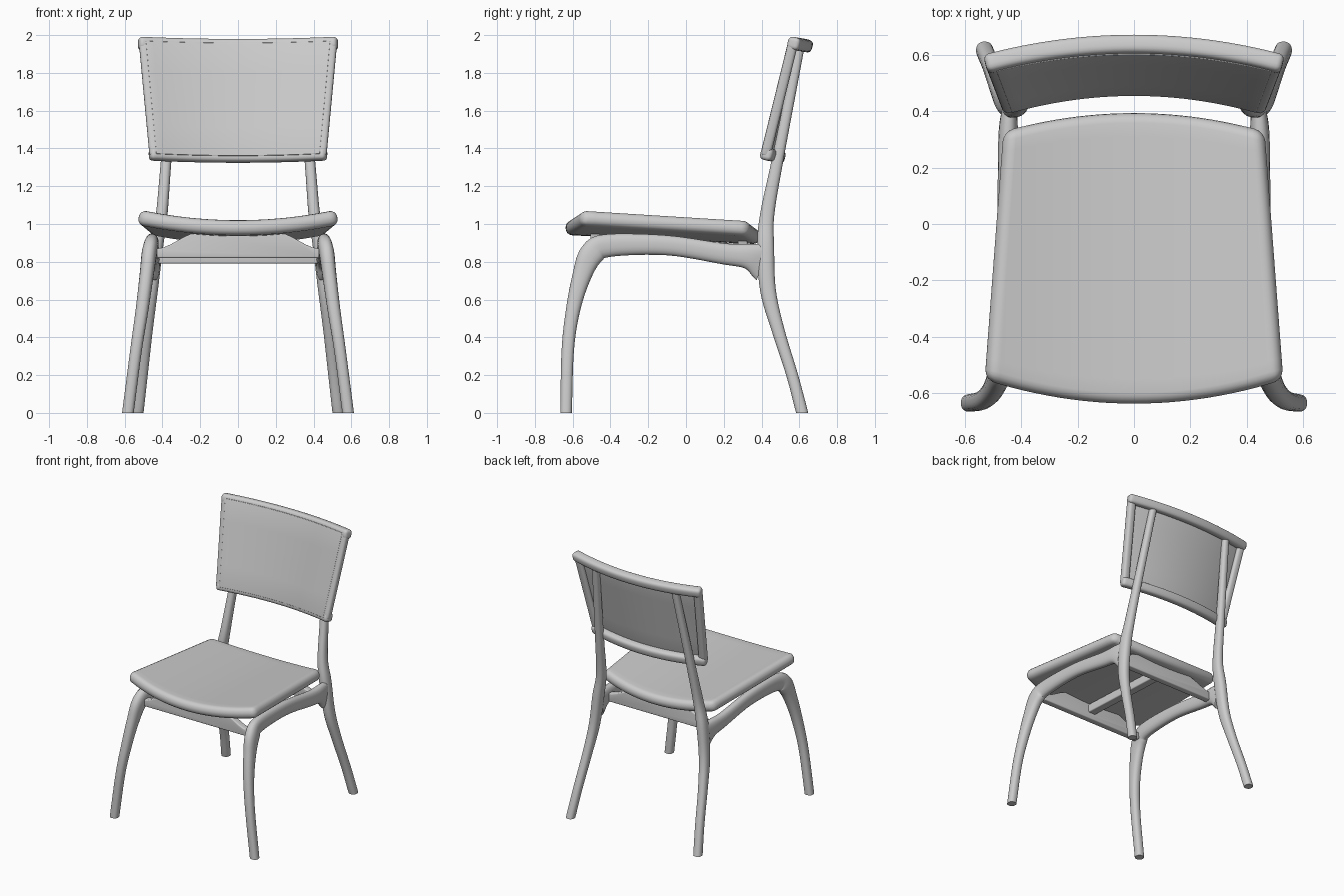
import bpy, bmesh, math
from mathutils import Vector

cube = bpy.data.objects.get("Cube")
if cube:
    bpy.data.objects.remove(cube, do_unlink=True)

grey = bpy.data.materials.new("light_grey")
grey.use_nodes = True
COLOUR = (0.6, 0.6, 0.6, 1)
grey.diffuse_color = COLOUR
grey.node_tree.nodes["Principled BSDF"].inputs["Base Color"].default_value = COLOUR


def finish(name, bm, bevel=0, limit=60, thickness=0, mirror=False):
    """Turn a bmesh into a smooth, bevelled, grey object."""
    bmesh.ops.recalc_face_normals(bm, faces=bm.faces)
    mesh = bpy.data.meshes.new(name)
    bm.to_mesh(mesh)
    bm.free()
    mesh.materials.append(grey)
    ob = bpy.data.objects.new(name, mesh)
    bpy.context.collection.objects.link(ob)
    bpy.ops.object.select_all(action="DESELECT")
    ob.select_set(True)
    bpy.context.view_layer.objects.active = ob
    if thickness:
        mod = ob.modifiers.new("thickness", "SOLIDIFY")
        mod.thickness = thickness
        mod.offset = -1
    if bevel:
        mod = ob.modifiers.new("round_edges", "BEVEL")
        mod.width, mod.segments = bevel, 4
        mod.limit_method, mod.angle_limit = "ANGLE", math.radians(limit)
    if mirror:
        ob.modifiers.new("mirror", "MIRROR").use_mirror_merge = False
    for mod in list(ob.modifiers):
        bpy.ops.object.modifier_apply(modifier=mod.name)
    bpy.ops.object.shade_smooth_by_angle(angle=math.radians(40))
    return ob


def spline(points, steps):
    """Smooth path through points that carry position and section size."""
    pts = [Vector(p) for p in points]
    pts = [2 * pts[0] - pts[1]] + pts + [2 * pts[-1] - pts[-2]]
    path = []
    for a, b, c, d in zip(pts, pts[1:], pts[2:], pts[3:]):
        for k in range(steps):
            t = k / steps
            path.append(b + (c - a) * t / 2 + (2 * a - 5 * b + 4 * c - d) * t * t / 2
                        + (3 * b - a - 3 * c + d) * t ** 3 / 2)
    return path + [pts[-2]]


def loft(name, points, axis=(1, 0, 0), power=2.4, steps=6, sides=20, **options):
    """Sweep a rounded section; each point is x, y, z, half width, half depth."""
    path = spline(points, steps)
    bm = bmesh.new()
    rings = []
    for i, p in enumerate(path):
        tangent = path[min(i + 1, len(path) - 1)].xyz - path[max(i - 1, 0)].xyz
        if p.z < 0.001:
            tangent = Vector((0, 0, 1))
        tangent.normalize()
        side = Vector(axis)
        side = (side - tangent * side.dot(tangent)).normalized()
        other = tangent.cross(side)
        ring = []
        for k in range(sides):
            a = math.tau * (k + 0.5) / sides
            c, s = math.cos(a), math.sin(a)
            u = math.copysign(abs(c) ** (2 / power), c) * p[3]
            v = math.copysign(abs(s) ** (2 / power), s) * p[4]
            ring.append(bm.verts.new(p.xyz + side * u + other * v))
        rings.append(ring)
    for r, q in zip(rings, rings[1:]):
        for k in range(sides):
            n = (k + 1) % sides
            bm.faces.new((r[k], r[n], q[n], q[k]))
    bm.faces.new(rings[0])
    bm.faces.new(rings[-1])
    return finish(name, bm, **options)


def sheet(name, place, cols, rows, **options):
    """Curved sheet from place(u, v), with u in -1..1 and v in 0..1."""
    bm = bmesh.new()
    grid = [[bm.verts.new(place(2 * i / cols - 1, j / rows)) for i in range(cols + 1)]
            for j in range(rows + 1)]
    for a, b in zip(grid, grid[1:]):
        for i in range(cols):
            bm.faces.new((a[i], a[i + 1], b[i + 1], b[i]))
    return finish(name, bm, **options)


def apron(name, y, bottom, end_top, mid_top, half=0.43, depth=0.05):
    """Cross rail whose upper edge sweeps up towards the middle."""
    bm = bmesh.new()
    outline = [(-half, bottom), (half, bottom)]
    for k in range(25):
        x = half * (1 - k / 12)
        t = min(1, max(0, (half - abs(x)) / 0.22))
        outline.append((x, end_top + (mid_top - end_top) * t * t * (3 - 2 * t)))
    face = bm.faces.new([bm.verts.new((x, y - depth / 2, z)) for x, z in outline])
    moved = bmesh.ops.extrude_face_region(bm, geom=[face])["geom"]
    bmesh.ops.translate(bm, vec=(0, depth, 0),
                        verts=[g for g in moved if isinstance(g, bmesh.types.BMVert)])
    return finish(name, bm, bevel=0.008)


# Front legs, each sweeping into a side rail
loft("front_legs_and_side_rails", [
    (0.583, -0.635, 0, 0.031, 0.031),
    (0.540, -0.626, 0.33, 0.031, 0.033),
    (0.508, -0.598, 0.545, 0.034, 0.038),
    (0.485, -0.553, 0.72, 0.037, 0.05),
    (0.470, -0.500, 0.84, 0.040, 0.065),
    (0.457, -0.410, 0.886, 0.037, 0.061),
    (0.454, -0.100, 0.887, 0.033, 0.053),
    (0.450, 0.200, 0.842, 0.033, 0.056),
    (0.446, 0.330, 0.828, 0.034, 0.068),
    (0.440, 0.410, 0.800, 0.026, 0.105)], mirror=True)

# Back legs running up into the backrest posts
loft("back_legs_and_posts", [
    (0.530, 0.615, 0, 0.030, 0.032),
    (0.508, 0.562, 0.20, 0.030, 0.031),
    (0.482, 0.487, 0.44, 0.031, 0.034),
    (0.458, 0.434, 0.65, 0.034, 0.042),
    (0.432, 0.422, 0.88, 0.036, 0.045),
    (0.404, 0.430, 1.05, 0.031, 0.038),
    (0.380, 0.485, 1.34, 0.028, 0.031),
    (0.328, 0.605, 1.95, 0.025, 0.025)], mirror=True)

# Aprons and the bar under the seat
apron("front_apron", -0.48, 0.82, 0.87, 0.955)
apron("back_apron", 0.30, 0.79, 0.85, 0.915)
loft("centre_bar", [(0, -0.48, 0.90, 0.032, 0.032), (0, 0.30, 0.865, 0.032, 0.032)],
     power=8, sides=24)


# Dished seat
def seat_point(u, v):
    front, back = -0.635 + 0.085 * u * u, 0.395 - 0.065 * u * u
    x, y = u * (0.52 - 0.065 * v), front + (back - front) * v
    return x, y, 1.02 + 0.22 * x * x - 0.045 * (y + 0.6) / 0.95


sheet("seat", seat_point, 24, 12, thickness=0.08, bevel=0.036, limit=45)


# Curved, leaning backrest
def back_point(u, v, w=0):
    return (u * (0.465 + 0.065 * v), 0.45 + 0.16 * v - 0.07 * u * u + w,
            1.335 + 0.65 * v + 0.012 * u * u - 0.24 * w)


LEAN = (0, 1, -0.24)
for name, v in (("backrest_bottom_rail", 0.05), ("backrest_top_rail", 0.95)):
    loft(name, [(*back_point(k / 5, v, 0.034), 0.034, 0.034) for k in range(-5, 6)],
         axis=LEAN, power=3, steps=3, bevel=0.02)
for name, u in (("backrest_right_side", -0.943), ("backrest_left_side", 0.943)):
    loft(name, [(*back_point(u, v, 0.027), 0.028, 0.027) for v in (0.03, 0.5, 0.97)],
         power=3, bevel=0.015)
sheet("backrest_panel", lambda u, v: back_point(u * 0.925, 0.04 + 0.92 * v, -0.003),
      24, 4, thickness=-0.025, bevel=0.004, limit=45)
